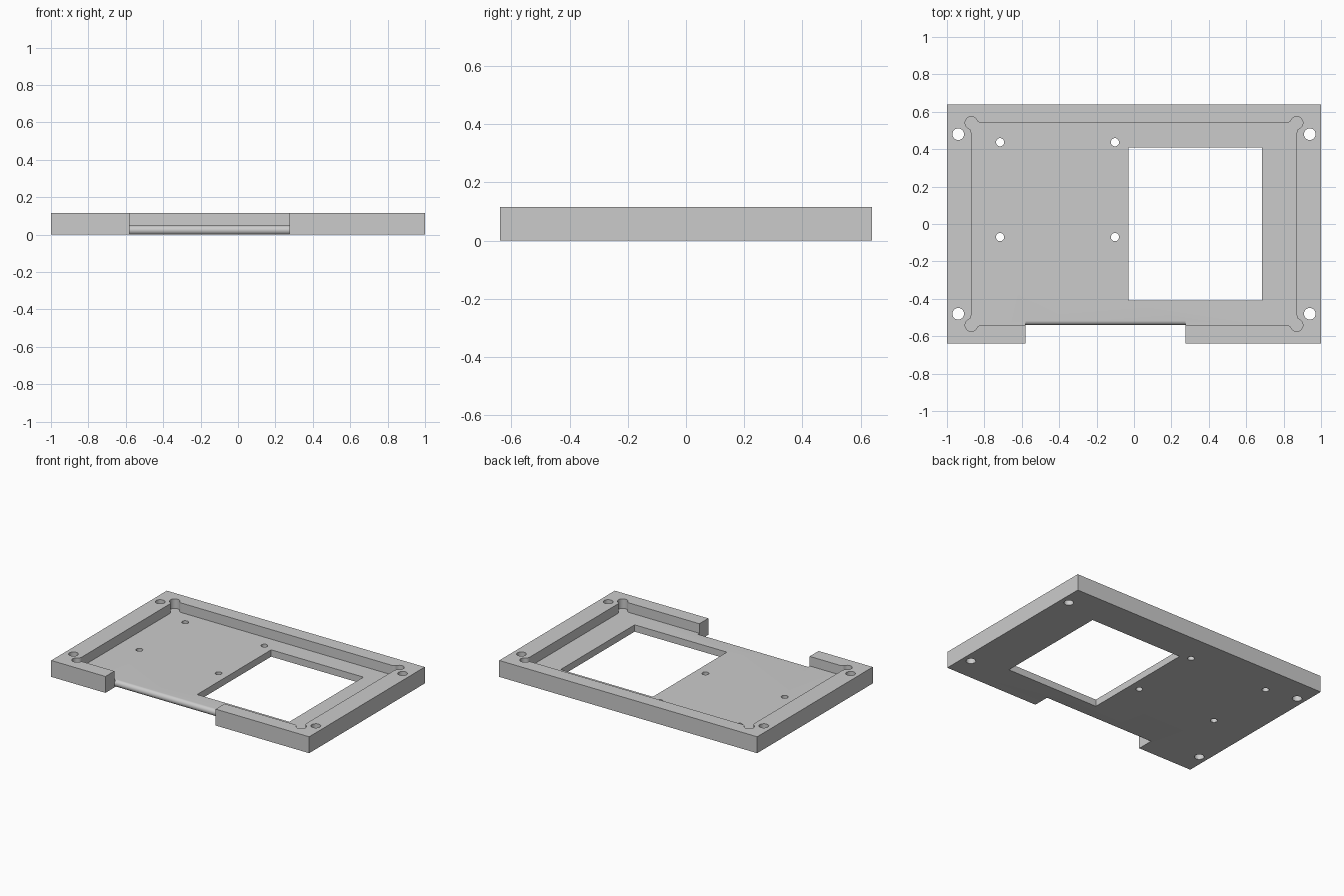
import bpy, bmesh
from math import sin, cos, pi, sqrt, atan2
from mathutils import Vector

if "Cube" in bpy.data.objects:
    bpy.data.objects.remove(bpy.data.objects["Cube"])

HALF_W, HALF_D, HEIGHT = 1.0, 0.64, 0.115
POCKET_X, POCKET_Y, FLOOR = 0.87, 0.541, 0.048

grey = bpy.data.materials.new("plain grey")
grey.use_nodes = True
colour = (0.6, 0.6, 0.6, 1)
grey.diffuse_color = colour
grey.node_tree.nodes["Principled BSDF"].inputs["Base Color"].default_value = colour


def arc(cx, cy, r, start, end, n):
    return [(cx + r * cos(start + (end - start) * i / n),
             cy + r * sin(start + (end - start) * i / n)) for i in range(n + 1)]


def rectangle(x0, x1, y0, y1):
    return [(x0, y0), (x1, y0), (x1, y1), (x0, y1)]


def prism(name, outline, low, high, along_x=False):
    """Extrude an outline along z, or a y-z outline along x."""
    bm = bmesh.new()
    place = (lambda a, b: (low, a, b)) if along_x else (lambda a, b: (a, b, low))
    face = bm.faces.new([bm.verts.new(place(a, b)) for a, b in outline])
    moved = bmesh.ops.extrude_face_region(bm, geom=[face])["geom"]
    step = Vector((high - low, 0, 0) if along_x else (0, 0, high - low))
    bmesh.ops.translate(bm, vec=step,
                        verts=[v for v in moved if isinstance(v, bmesh.types.BMVert)])
    bmesh.ops.recalc_face_normals(bm, faces=bm.faces)
    mesh = bpy.data.meshes.new(name)
    bm.to_mesh(mesh)
    bm.free()
    mesh.materials.append(grey)
    obj = bpy.data.objects.new(name, mesh)
    bpy.context.collection.objects.link(obj)
    return obj


def cut(target, cutter):
    cutter.hide_render = True
    mod = target.modifiers.new("cut", "BOOLEAN")
    mod.operation, mod.solver, mod.object = "DIFFERENCE", "EXACT", cutter
    bpy.context.view_layer.objects.active = target
    bpy.ops.object.modifier_apply(modifier=mod.name)
    bpy.data.objects.remove(cutter)


# Solid block
tray = prism("tray", rectangle(-HALF_W, HALF_W, -HALF_D, HALF_D), 0, HEIGHT)

# Pocket with round corner reliefs blended into the straight walls
R, r = 0.033, 0.025
d = sqrt((R + r) ** 2 - r ** 2)
a = atan2(r, -d)
blend = arc(-d, r, r, -pi / 2, a - pi, 6)
relief = blend + arc(0, 0, R, a, pi / 2 - a, 20)[1:-1] + [(v, u) for u, v in reversed(blend)]
pocket = []
for sx, sy in ((1, 1), (1, -1), (-1, -1), (-1, 1)):
    corner = relief if sx == sy else relief[::-1]
    pocket += [(sx * (POCKET_X + u), sy * (POCKET_Y + v)) for u, v in corner]
cut(tray, prism("pocket_cutter", pocket, FLOOR, 0.2))

# Large window through the floor
cut(tray, prism("window_cutter", rectangle(-0.03, 0.685, -0.41, 0.41), -0.1, 0.2))

# Front notch, leaving a half-round lip on the floor
lip = FLOOR / 2
lip_y = -POCKET_Y + lip
notch = [(-0.7, -0.1), (lip_y, -0.1)]
notch += arc(lip_y, lip, lip, 1.5 * pi, 0.5 * pi, 20)
notch += [(lip_y, 0.2), (-0.7, 0.2)]
cut(tray, prism("notch_cutter", notch, -0.58, 0.275, along_x=True))

# Corner bolt holes and smaller mounting holes
holes = [(x, y, 0.031) for x in (-0.94, 0.94) for y in (-0.48, 0.48)]
holes += [(x, y, 0.022) for x in (-0.716, -0.102) for y in (-0.07, 0.437)]
for x, y, radius in holes:
    cut(tray, prism("hole_cutter", arc(x, y, radius, 0, 2 * pi, 32)[:-1], -0.1, 0.2))

# Smooth curved walls, crisp edges elsewhere
bpy.ops.object.select_all(action="DESELECT")
tray.select_set(True)
bpy.context.view_layer.objects.active = tray
bpy.ops.object.shade_smooth_by_angle(angle=pi / 6)
